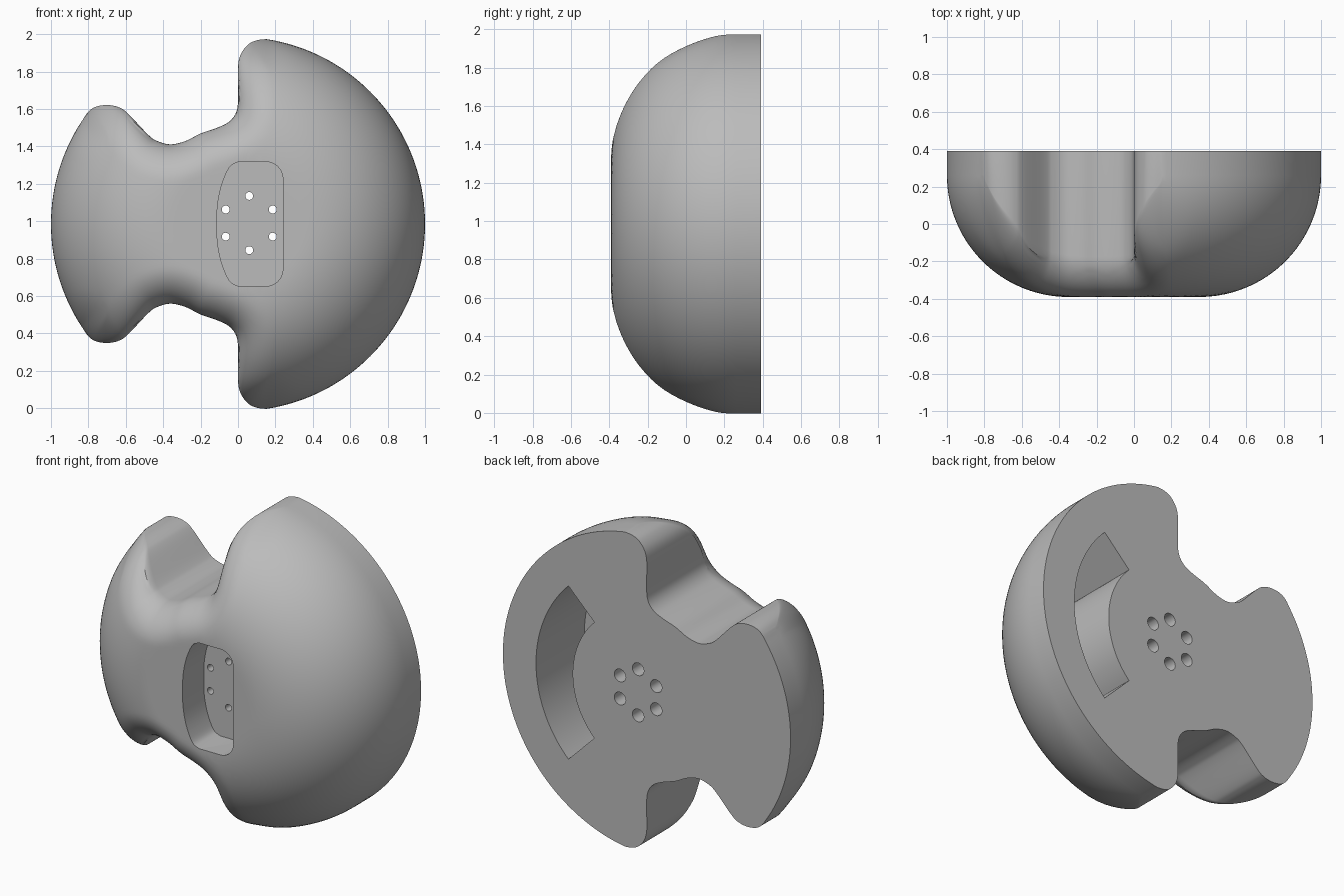
import bpy, bmesh
from math import sin, cos, pi, sqrt, atan2, radians
from mathutils import Vector

if "Cube" in bpy.data.objects:
    bpy.data.objects.remove(bpy.data.objects["Cube"])

MID = 0.985            # height of the symmetry plane
FRONT, BACK = -0.39, 0.39
DOME = 0.65            # radius of the big outer rounding
FILLET = 0.2           # rounding along the notches
RINGS = 26

grey = bpy.data.materials.new("plain_grey")
grey.use_nodes = True
grey.diffuse_color = (0.5, 0.5, 0.5, 1)
grey.node_tree.nodes["Principled BSDF"].inputs["Base Color"].default_value = (0.5, 0.5, 0.5, 1)


def clamp(v, lo, hi):
    return max(lo, min(hi, v))


def spline(points, steps):
    """Smooth curve through the points."""
    pts = [Vector(p) for p in points]
    pts = [2 * pts[0] - pts[1]] + pts + [2 * pts[-1] - pts[-2]]
    out = []
    for a, b, c, d in zip(pts, pts[1:], pts[2:], pts[3:]):
        for k in range(steps):
            t = k / steps
            out.append(0.5 * (2 * b + (c - a) * t + (2 * a - 5 * b + 4 * c - d) * t * t
                              + (3 * b - a - 3 * c + d) * t ** 3))
    return out + [pts[-2]]


def arc(radius, a0, a1, steps, cx=0.0, cz=0.0):
    return [Vector((cx + radius * cos(a0 + (a1 - a0) * k / steps),
                    cz + radius * sin(a0 + (a1 - a0) * k / steps))) for k in range(steps + 1)]


def make_object(name, bm):
    bmesh.ops.recalc_face_normals(bm, faces=bm.faces)
    mesh = bpy.data.meshes.new(name)
    bm.to_mesh(mesh)
    bm.free()
    mesh.materials.append(grey)
    obj = bpy.data.objects.new(name, mesh)
    bpy.context.collection.objects.link(obj)
    return obj


# Upper half of the outline, heights measured from the symmetry plane
notch = spline([(-.835, .55), (-.80, .60), (-.76, .627), (-.70, .636), (-.64, .625),
                (-.59, .592), (-.48, .477), (-.43, .443), (-.36, .426), (-.28, .444),
                (-.20, .484), (-.11, .515), (-.05, .545), (-.013, .59), (0, .65),
                (0, .75), (0, .845), (.016, .91), (.055, .96), (.10, .982), (.15, .9887)], 9)
start, end = (atan2(p.y, p.x) for p in (notch[0], notch[-1]))
outline = arc(1, pi, start, 24)[:-1] + notch + arc(1, end, 0, 56)[1:]


def front_depth(p):
    """Domed front, rounded over towards the notches."""
    k = clamp(p.length - (1 - DOME), 0, DOME)
    slope = sqrt(DOME ** 2 - k ** 2)
    near = clamp(FILLET - min((p - q).length for q in notch), 0, FILLET)
    roll = FILLET - sqrt(FILLET ** 2 - near ** 2)
    return min(BACK, FRONT + DOME - slope + roll * slope / DOME)


# Rings running from the outline to a central spine
rings = []
for j in range(RINGS + 1):
    t = (j / RINGS) ** 2
    ring = []
    for p in outline:
        lean = 0.12 * clamp((p.y - .5) / .4, 0, 1) if p.x > -.2 else 0
        core = Vector((clamp(p.x + lean, -.6, .4), 0))
        q = p.lerp(core, t)
        ring.append((q.x, front_depth(q), q.y))
    rings.append(ring)

bm = bmesh.new()
for side in (1, -1):
    back = [bm.verts.new((p.x, BACK, MID + side * p.y)) for p in outline]
    rows = [back] + [[bm.verts.new((x, y, MID + side * z)) for x, y, z in r] for r in rings]
    for a, b in zip(rows, rows[1:]):
        for i in range(len(a) - 1):
            bm.faces.new((a[i], a[i + 1], b[i + 1], b[i]))
    bm.faces.new(back)
bmesh.ops.remove_doubles(bm, verts=bm.verts, dist=1e-4)
body = make_object("body", bm)


def cutter(name, loops, y0, y1):
    """Prisms along y from outlines in x and z."""
    bm = bmesh.new()
    for loop in loops:
        a, b = ([bm.verts.new((p.x, y, MID + p.y)) for p in loop] for y in (y0, y1))
        bm.faces.new(a)
        bm.faces.new(b)
        for i in range(len(a)):
            bm.faces.new((a[i - 1], a[i], b[i], b[i - 1]))
    obj = make_object(name, bm)
    obj.hide_render = True
    return obj


# Front window: bowed left side, rounded corners
half = (spline([(-.112, 0), (-.11, .09), (-.095, .18), (-.07, .255), (-.04, .31), (0, .332)], 5)
        + arc(.09, pi / 2, 0, 10, .15, .242))
window = half + [Vector((p.x, -p.y)) for p in reversed(half[1:])]

# Curved slot in the back
slot = arc(.77, -pi / 4, pi / 4, 40) + arc(.515, pi / 4, -pi / 4, 40)


def hole_ring(radius):
    return [arc(radius, 0, 2 * pi, 24, .06 + .145 * cos(a), .005 + .145 * sin(a))[:-1]
            for a in (pi / 6 + k * pi / 3 for k in range(6))]


cutters = [cutter("window_cutter", [window], -.6, -.18),
           cutter("slot_cutter", [slot], -.09, .6),
           cutter("screw_bore_cutter", hole_ring(.04), -.08, .6),
           cutter("screw_hole_cutter", hole_ring(.021), -.3, .5)]

bpy.ops.object.select_all(action='DESELECT')
bpy.context.view_layer.objects.active = body
body.select_set(True)
for c in cutters:
    mod = body.modifiers.new(c.name, 'BOOLEAN')
    mod.operation = 'DIFFERENCE'
    mod.solver = 'EXACT'
    mod.object = c
    bpy.ops.object.modifier_apply(modifier=mod.name)
for c in cutters:
    bpy.data.objects.remove(c)
bpy.ops.object.shade_smooth_by_angle(angle=radians(30))
